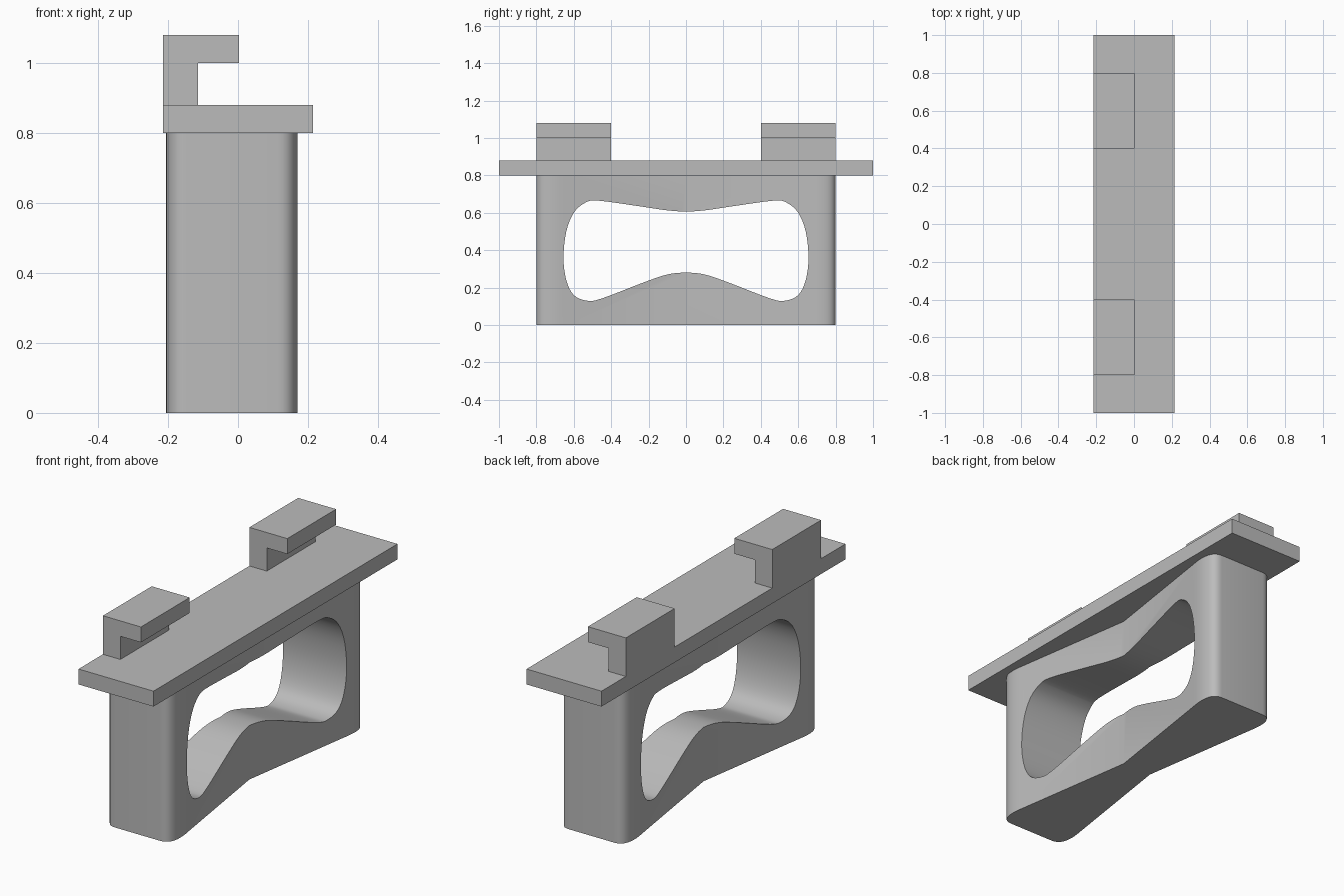
import bpy, bmesh, math
from mathutils import Vector

if "Cube" in bpy.data.objects:
    bpy.data.objects.remove(bpy.data.objects["Cube"], do_unlink=True)

grey = bpy.data.materials.new("plain grey")
grey.use_nodes = True
colour = (0.5, 0.5, 0.5, 1)
grey.diffuse_color = colour
grey.node_tree.nodes["Principled BSDF"].inputs["Base Color"].default_value = colour


def prism(name, outline, offset):
    """Extrude a closed outline of 3D points along an offset."""
    bm = bmesh.new()
    face = bm.faces.new([bm.verts.new(p) for p in outline])
    grown = bmesh.ops.extrude_face_region(bm, geom=[face])["geom"]
    bmesh.ops.translate(bm, vec=offset, verts=[g for g in grown if isinstance(g, bmesh.types.BMVert)])
    bmesh.ops.recalc_face_normals(bm, faces=bm.faces)
    mesh = bpy.data.meshes.new(name)
    bm.to_mesh(mesh)
    bm.free()
    obj = bpy.data.objects.new(name, mesh)
    bpy.context.collection.objects.link(obj)
    mesh.materials.append(grey)
    return obj


def mirrored(half):
    """Close a half outline by mirroring its first axis."""
    return half + [(-a, b) for a, b in reversed(half) if abs(a) > 1e-6]


def smooth_open(points, steps=4):
    """Smooth curve through a half outline whose ends lie on the mirror axis."""
    flip = lambda p: Vector((-p[0], p[1]))
    pts = [flip(points[1])] + [Vector(p) for p in points] + [flip(points[-2])]
    out = []
    for a, b, c, d in zip(pts, pts[1:], pts[2:], pts[3:]):
        for i in range(steps):
            t = i / steps
            p = 0.5 * (2 * b + (c - a) * t + (2 * a - 5 * b + 4 * c - d) * t ** 2
                       + (3 * b - a - 3 * c + d) * t ** 3)
            out.append((p.x, p.y))
    return out + [tuple(points[-1])]


# Pinched body with rounded corners
start, corner, end = Vector((0.18, 0.64)), Vector((0.21, 0.8)), Vector((0.13, 0.8))
arc = []
for i in range(11):
    t = i / 10
    p = start * (1 - t) ** 2 + corner * 2 * t * (1 - t) + end * t ** 2
    arc.append((p.x, p.y))
side = [(x, -y) for x, y in reversed(arc)] + [(0.083, 0)] + arc
body = prism("pinched_body", [(x - 0.0175, y, 0) for x, y in mirrored(side)], (0, 0, 0.8))

# Waisted opening through the body
half_hole = [(0, 0.28), (0.1, 0.27), (0.22, 0.23), (0.45, 0.142), (0.53, 0.13), (0.6, 0.16),
             (0.64, 0.24), (0.655, 0.36), (0.64, 0.5), (0.6, 0.6), (0.54, 0.653),
             (0.47, 0.665), (0.25, 0.635), (0.1, 0.613), (0, 0.607)]
hole = mirrored(smooth_open(half_hole))
cutter = prism("opening_cutter", [(-0.5, y, z) for y, z in hole], (1, 0, 0))
cutter.hide_render = True

cut = body.modifiers.new("opening", "BOOLEAN")
cut.operation = "DIFFERENCE"
cut.solver = "EXACT"
cut.object = cutter
bpy.ops.object.select_all(action="DESELECT")
bpy.context.view_layer.objects.active = body
body.select_set(True)
bpy.ops.object.modifier_apply(modifier=cut.name)
bpy.data.objects.remove(cutter, do_unlink=True)
bpy.ops.object.shade_smooth_by_angle(angle=math.radians(30))

# Flat top plate
plate = [(-0.215, 0.8), (0.215, 0.8), (0.215, 0.88), (-0.215, 0.88)]
prism("top_plate", [(x, -1, z) for x, z in plate], (0, 2, 0))

# Two hooks opening to the left
hook = [(-0.215, 0.88), (-0.115, 0.88), (-0.115, 1.0), (0.003, 1.0), (0.003, 1.08), (-0.215, 1.08)]
for name, y in (("front_hook", -0.8), ("back_hook", 0.4)):
    prism(name, [(x, y, z) for x, z in hook], (0, 0.4, 0))
